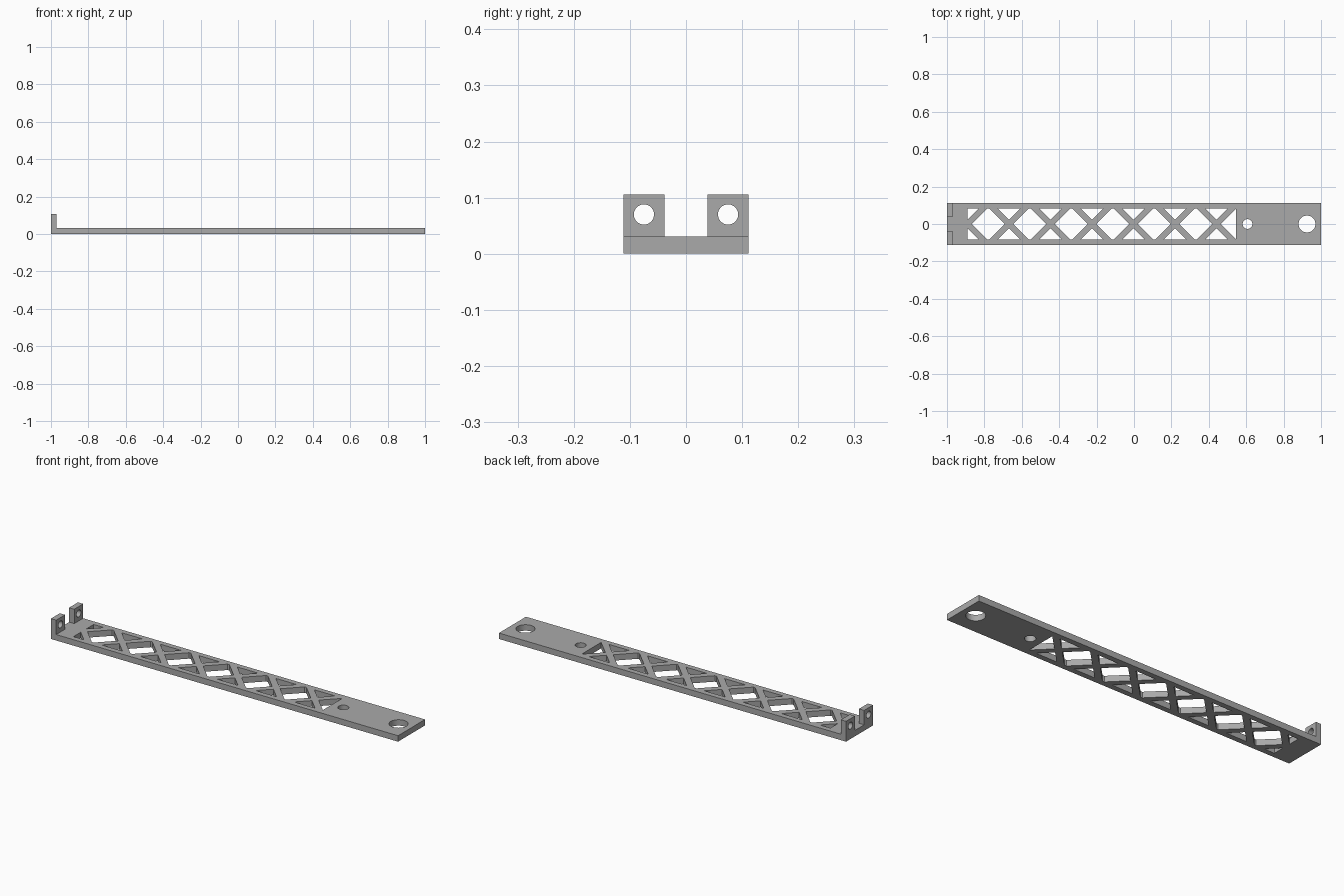
import bpy, bmesh, math
from mathutils import Vector

if "Cube" in bpy.data.objects:
    bpy.data.objects.remove(bpy.data.objects["Cube"], do_unlink=True)

grey = bpy.data.materials.new("plain grey")
grey.use_nodes = True
grey.diffuse_color = (0.4, 0.4, 0.4, 1)
grey.node_tree.nodes["Principled BSDF"].inputs["Base Color"].default_value = (0.4, 0.4, 0.4, 1)

HALF_W, THICK = 0.111, 0.031
LUG_IN, LUG_TOP, LUG_X = 0.038, 0.106, -0.97


def make_object(name, bm):
    bmesh.ops.recalc_face_normals(bm, faces=bm.faces)
    mesh = bpy.data.meshes.new(name)
    bm.to_mesh(mesh)
    bm.free()
    mesh.materials.append(grey)
    obj = bpy.data.objects.new(name, mesh)
    bpy.context.collection.objects.link(obj)
    return obj


def prism(bm, points, direction):
    face = bm.faces.new([bm.verts.new(p) for p in points])
    ext = bmesh.ops.extrude_face_region(bm, geom=[face])
    verts = [g for g in ext["geom"] if isinstance(g, bmesh.types.BMVert)]
    bmesh.ops.translate(bm, verts=verts, vec=direction)


def box(name, lo, hi):
    bm = bmesh.new()
    corners = [(lo[0], lo[1]), (hi[0], lo[1]), (hi[0], hi[1]), (lo[0], hi[1])]
    prism(bm, [(x, y, lo[2]) for x, y in corners], Vector((0, 0, hi[2] - lo[2])))
    return make_object(name, bm)


def circle(cx, cy, r, n=48):
    return [(cx + r * math.cos(math.tau * i / n), cy + r * math.sin(math.tau * i / n))
            for i in range(n)]


def cut(obj, bm):
    cutter = make_object("cutter", bm)
    cutter.hide_render = True
    mod = obj.modifiers.new("cut", "BOOLEAN")
    mod.operation, mod.solver, mod.object = "DIFFERENCE", "EXACT", cutter
    bpy.context.view_layer.objects.active = obj
    bpy.ops.object.modifier_apply(modifier=mod.name)
    bpy.data.objects.remove(cutter, do_unlink=True)


# Lattice openings: diagonal bars cross at regular steps along the window
LEFT, RIGHT, H = -0.89, 0.545, 0.083
STEP, COUNT, GAP = 0.222, 7, 0.023
reach = H - GAP
openings = []
for i in range(COUNT):
    c = LEFT + i * STEP
    for s in (1, -1):
        start = c if i == 0 else c - reach
        openings.append([(c, s * GAP), (c + reach, s * H), (start, s * H)])
    if i < COUNT - 1:
        mid, half = c + STEP / 2, STEP / 2 - GAP
        flat = max(half - H, 0.001)
        openings.append([(mid - half, 0), (mid - flat, H), (mid + flat, H),
                         (mid + half, 0), (mid + flat, -H), (mid - flat, -H)])
    else:
        rise = min(RIGHT - c - GAP, H)
        openings.append([(c + GAP, 0), (RIGHT, rise), (RIGHT, -rise)])

# Mounting holes near the solid end
openings += [circle(0.607, 0, 0.026), circle(0.925, 0, 0.045)]

# Base plate
plate = box("base_plate", (-1, -HALF_W, 0), (1, HALF_W, THICK))
bm = bmesh.new()
for shape in openings:
    prism(bm, [(x, y, -0.05) for x, y in shape], Vector((0, 0, 0.15)))
cut(plate, bm)

# Pair of upright lugs with pin holes
for side, s in (("left", 1), ("right", -1)):
    y0, y1 = sorted((s * LUG_IN, s * HALF_W))
    lug = box(side + "_lug", (-1, y0, THICK), (LUG_X, y1, LUG_TOP))
    bm = bmesh.new()
    prism(bm, [(-1.05, y, z) for y, z in circle(s * 0.075, 0.07, 0.018)], Vector((0.15, 0, 0)))
    cut(lug, bm)

# Smooth the round holes, keep every edge crisp
for obj in bpy.context.collection.objects:
    obj.select_set(obj.type == "MESH")
bpy.ops.object.shade_smooth_by_angle(angle=math.radians(30))
